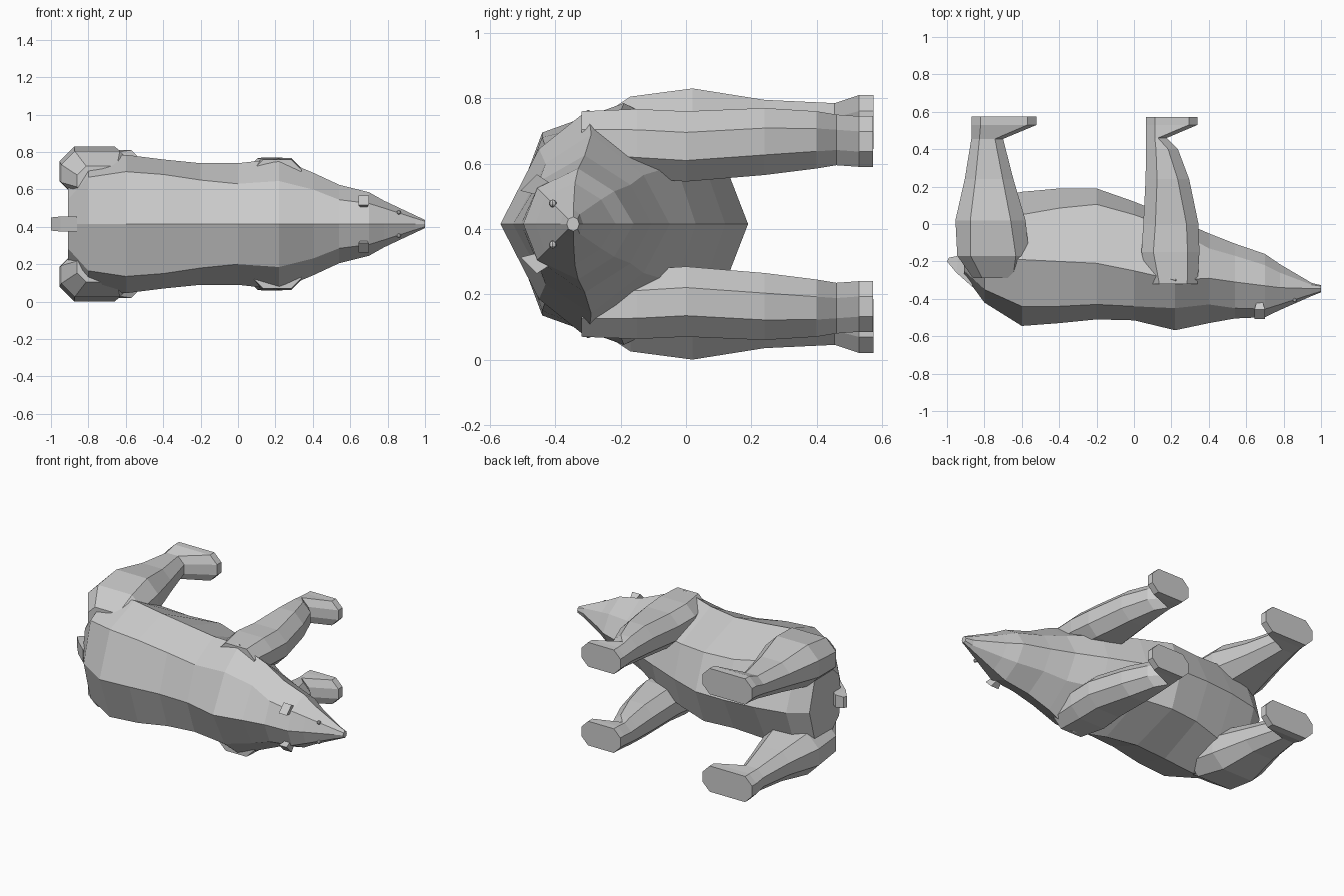
import bpy, bmesh
from mathutils import Vector

ZC = 0.415  # the animal lies on its side; mirror plane is z = ZC


def make(name, verts, faces, mirror=False):
    if mirror:
        n = len(verts)
        verts = verts + [(x, y, 2 * ZC - z) for x, y, z in verts]
        faces = faces + [[i + n for i in reversed(f)] for f in faces]
    me = bpy.data.meshes.new(name)
    me.from_pydata(verts, [], faces)
    bm = bmesh.new()
    bm.from_mesh(me)
    bmesh.ops.recalc_face_normals(bm, faces=bm.faces)
    bm.to_mesh(me)
    bm.free()
    ob = bpy.data.objects.new(name, me)
    bpy.context.collection.objects.link(ob)
    return ob


def loft(name, rings, mirror=False):
    n = len(rings[0])
    verts = [p for r in rings for p in r]
    faces = [[k * n + i, k * n + (i + 1) % n, (k + 1) * n + (i + 1) % n, (k + 1) * n + i]
             for k in range(len(rings) - 1) for i in range(n)]
    faces += [list(range(n)), [len(verts) - n + i for i in range(n)]]
    return make(name, verts, faces, mirror)


# Body and head: x, spine y, (upper y, half width), (side), (lower), belly y
stations = [
    (-.91, -.27, -.25, .13, -.12, .25, .00, .18, .05),
    (-.80, -.42, -.35, .25, -.17, .35, .04, .24, .13),
    (-.60, -.545, -.44, .28, -.19, .37, .05, .25, .172),
    (-.40, -.53, -.44, .265, -.20, .345, .085, .22, .19),
    (-.20, -.51, -.43, .235, -.21, .325, .105, .22, .19),
    (.00, -.515, -.44, .215, -.25, .325, .05, .20, .12),
    (.22, -.568, -.45, .23, -.30, .35, -.03, .18, .03),
    (.40, -.53, -.43, .185, -.29, .275, -.13, .15, -.05),
    (.54, -.505, -.45, .13, -.31, .21, -.17, .12, -.105),
    (.70, -.498, -.455, .11, -.33, .17, -.22, .10, -.16),
    (.78, -.46, -.43, .085, -.34, .125, -.26, .075, -.215),
    (.95, -.385, -.375, .03, -.345, .045, -.325, .03, -.315),
    (1.0, -.365, -.36, .015, -.345, .022, -.332, .015, -.327),
]


def body_ring(s):
    x, t, uy, uw, sy, sw, ly, lw, b = s
    return [(x, t, ZC), (x, uy, ZC + uw), (x, sy, ZC + sw), (x, ly, ZC + lw),
            (x, b, ZC), (x, ly, ZC - lw), (x, sy, ZC - sw), (x, uy, ZC - uw)]


loft("body_and_head", [body_ring(s) for s in stations])


# Legs: eight-sided rings of y, x range, distance range from the mirror plane
def leg_ring(s):
    y, x0, x1, a, b = s
    c = 0.3 * (b - a)
    z0, z1 = ZC + a, ZC + b
    return [(x0 + c, y, z0), (x1 - c, y, z0), (x1, y, z0 + c), (x1, y, z1 - c),
            (x1 - c, y, z1), (x0 + c, y, z1), (x0, y, z1 - c), (x0, y, z0 + c)]


front = [(-.32, .08, .34, .16, .345), (-.15, .04, .35, .14, .352), (0, .05, .345, .13, .345),
         (.24, .062, .295, .15, .355), (.40, .065, .235, .17, .345),
         (.46, .065, .175, .18, .335), (.53, .065, .34, .175, .33), (.572, .065, .34, .175, .33)]
hind = [(-.29, -.86, -.60, .15, .31), (-.17, -.945, -.56, .15, .39),
        (.02, -.955, -.58, .15, .415), (.24, -.905, -.645, .19, .38),
        (.455, -.87, -.70, .225, .37), (.53, -.87, -.52, .23, .395), (.574, -.87, -.52, .23, .395)]
loft("front_legs", [leg_ring(s) for s in front], True)
loft("hind_legs", [leg_ring(s) for s in hind], True)

# Tail: tapered wedge
loft("tail", [[(-.86, -.34, ZC - .04), (-.86, -.34, ZC + .04), (-.90, -.20, ZC + .04), (-.90, -.20, ZC - .04)],
              [(-.95, -.26, ZC - .04), (-.95, -.26, ZC + .04), (-.94, -.17, ZC + .04), (-.94, -.17, ZC - .04)],
              [(-1.0, -.20, ZC - .035), (-1.0, -.20, ZC + .035), (-.99, -.18, ZC + .035), (-.99, -.18, ZC - .035)]])


# Ears: small blocks flaring outward from the head
def ear_ring(y, lat, hx, d):
    return [(.672 - hx, y - d, ZC + lat - d), (.672 + hx, y - d, ZC + lat - d),
            (.672 + hx, y + d, ZC + lat + d), (.672 - hx, y + d, ZC + lat + d)]


loft("ears", [ear_ring(-.43, .105, .015, .018), ear_ring(-.482, .127, .028, .025)], True)

# Eyes: little faceted beads
for side in (-1, 1):
    bpy.ops.mesh.primitive_uv_sphere_add(segments=8, ring_count=5, radius=.012,
                                         location=(.86, -.408, ZC + side * .063))
    bpy.context.object.name = "eye"
